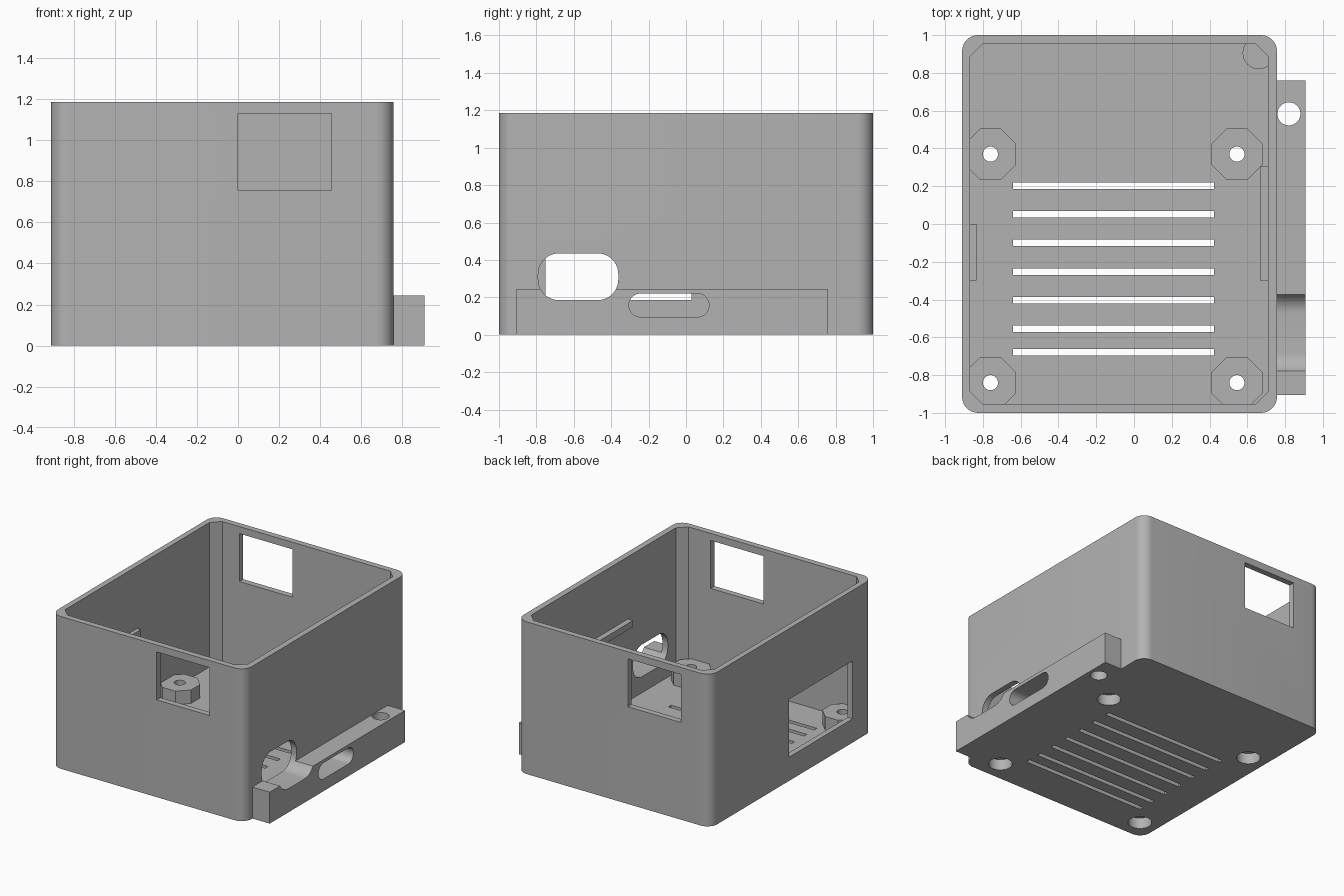
import bpy, bmesh, math
from mathutils import Matrix

old = bpy.data.objects.get("Cube")
if old:
    bpy.data.objects.remove(old, do_unlink=True)

grey = bpy.data.materials.new("grey_plastic")
grey.use_nodes = True
GREY = (0.45, 0.45, 0.45, 1)
grey.diffuse_color = GREY
grey.node_tree.nodes["Principled BSDF"].inputs["Base Color"].default_value = GREY


def prism(name, outline, low, high, axis="Z"):
    """Extrude a 2D outline: (x, y) along Z, or (y, z) along X."""
    bm = bmesh.new()
    face = bm.faces.new([bm.verts.new((u, v, low)) for u, v in outline])
    top = bmesh.ops.extrude_face_region(bm, geom=[face])["geom"]
    bmesh.ops.translate(bm, vec=(0, 0, high - low),
                        verts=[v for v in top if isinstance(v, bmesh.types.BMVert)])
    if axis == "X":
        bm.transform(Matrix(((0, 0, 1, 0), (1, 0, 0, 0), (0, 1, 0, 0), (0, 0, 0, 1))))
    bmesh.ops.recalc_face_normals(bm, faces=bm.faces)
    mesh = bpy.data.meshes.new(name)
    bm.to_mesh(mesh)
    bm.free()
    mesh.materials.append(grey)
    obj = bpy.data.objects.new(name, mesh)
    bpy.context.collection.objects.link(obj)
    return obj


def rounded(u0, u1, v0, v1, r, steps=10):
    """Rectangle with rounded corners; one step gives chamfers."""
    pts = []
    for i, (u, v) in enumerate([(u1 - r, v1 - r), (u0 + r, v1 - r),
                                (u0 + r, v0 + r), (u1 - r, v0 + r)]):
        for k in range(steps + 1):
            a = math.pi / 2 * (i + k / steps)
            pts.append((u + r * math.cos(a), v + r * math.sin(a)))
    return pts


def rect(u0, u1, v0, v1):
    return [(u0, v0), (u1, v0), (u1, v1), (u0, v1)]


def circle(x, y, r, sides=32, turn=0.0):
    return [(x + r * math.cos(turn + 2 * math.pi * k / sides),
             y + r * math.sin(turn + 2 * math.pi * k / sides)) for k in range(sides)]


def cut(obj, *args):
    """Subtract a temporary prism from an object."""
    cutter = prism("cutter", *args)
    cutter.hide_render = True
    mod = obj.modifiers.new("cut", "BOOLEAN")
    mod.operation, mod.solver, mod.object = "DIFFERENCE", "EXACT", cutter
    bpy.context.view_layer.objects.active = obj
    bpy.ops.object.modifier_apply(modifier=mod.name)
    bpy.data.objects.remove(cutter, do_unlink=True)


FLOOR = 0.06
POST_TOP = 0.165
parts = []

# Open box with rounded outer and chamfered inner corners
shell = prism("enclosure_shell", rounded(-0.91, 0.757, -1, 1, 0.085), 0, 1.185)
cut(shell, rounded(-0.867, 0.71, -0.953, 0.953, 0.065, 1), FLOOR, 1.4)
parts.append(shell)

# Openings in the front, back and side walls
cut(shell, rect(0, 0.455, -1.1, -0.9), 0.757, 1.13)
cut(shell, rect(-0.655, -0.2, 0.9, 1.1), 0.757, 1.13)
cut(shell, rect(-0.75, 0.03, 0.185, 0.635), -1, -0.8, "X")

# Ventilation slots in the floor
for y in (0.203, 0.052, -0.1, -0.252, -0.404, -0.555, -0.678):
    cut(shell, rect(-0.64, 0.423, y - 0.017, y + 0.017), -0.1, 0.1)

# Side mounting tab with a screw hole
tab = prism("mounting_tab", rect(0.735, 0.907, -0.905, 0.76), 0, 0.245)
cut(tab, circle(0.82, 0.583, 0.061), -0.1, 0.4)
parts.append(tab)

# Cable openings through the wall and the tab
for obj in (shell, tab):
    cut(obj, rounded(-0.79, -0.362, 0.185, 0.435, 0.11), 0.65, 1, "X")
    cut(obj, rounded(-0.305, 0.123, 0.095, 0.22, 0.0615), 0.65, 1, "X")

# Octagonal screw posts with counterbored holes
for x, side in ((-0.76, "right"), (0.545, "left")):
    for y, end in ((-0.84, "front"), (0.37, "back")):
        post = prism(f"{end}_{side}_screw_post",
                     circle(x, y, 0.146, 8, math.pi / 8), 0.02, POST_TOP)
        for obj in (shell, post):
            cut(obj, circle(x, y, 0.04), -0.1, 0.3)
            cut(obj, circle(x, y, 0.085), -0.1, 0.085)
        parts.append(post)

# Round corner boss
parts.append(prism("corner_boss", circle(0.66, 0.905, 0.085), 0.02, POST_TOP))

# Board rails on the inner side walls
parts.append(prism("left_rail", rect(0.667, 0.73, -0.3, 0.305), 0.65, 0.7))
parts.append(prism("right_rail", rect(-0.89, -0.835, -0.3, 0.0), 0.65, 0.7))

# Smooth the curved walls, keeping the edges sharp
bpy.ops.object.select_all(action="DESELECT")
for obj in parts:
    obj.select_set(True)
bpy.context.view_layer.objects.active = shell
bpy.ops.object.shade_smooth_by_angle(angle=math.radians(30))
